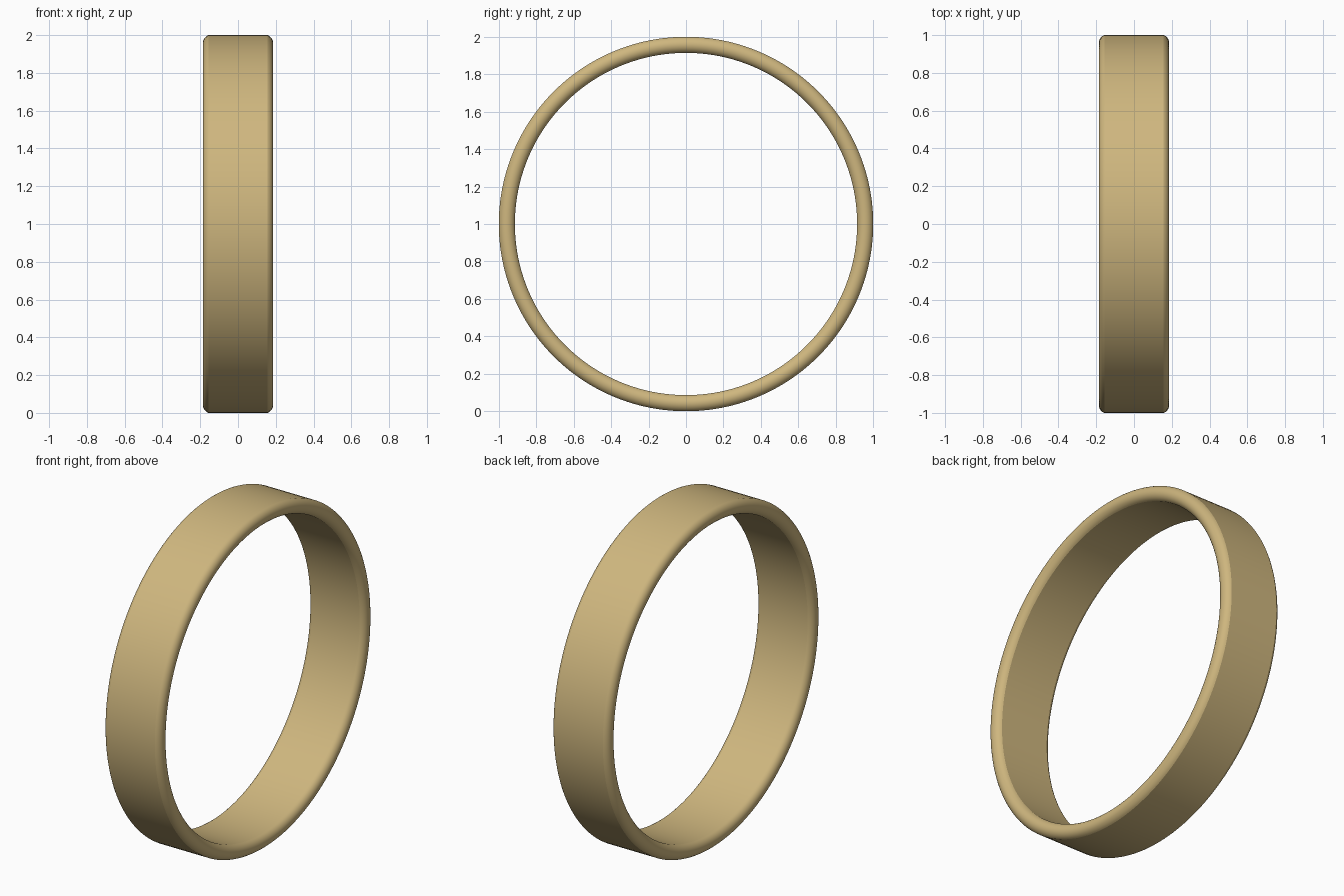
import bpy, bmesh, math

if "Cube" in bpy.data.objects:
    bpy.data.objects.remove(bpy.data.objects["Cube"])

R_OUT, R_IN = 1.0, 0.914      # band radii
HALF, EDGE_X = 0.186, 0.156   # half width at rim crown / at crease
STEPS, ARC = 160, 16

# Cross-section (x, radius): flat inside and outside, arched rims
half_t = (R_OUT - R_IN) / 2
sag = HALF - EDGE_X
arc_r = (half_t ** 2 + sag ** 2) / (2 * sag)
sweep = math.asin(half_t / arc_r)
mid = (R_OUT + R_IN) / 2
rim = []
for i in range(ARC + 1):
    a = sweep * (1 - 2 * i / ARC)
    rim.append((HALF - arc_r + arc_r * math.cos(a), mid + arc_r * math.sin(a)))
profile = rim + [(-x, r) for x, r in reversed(rim)]

# Sweep the section around the x axis
bm = bmesh.new()
rings = []
for s in range(STEPS):
    t = 2 * math.pi * s / STEPS
    rings.append([bm.verts.new((x, r * math.cos(t), 1 + r * math.sin(t))) for x, r in profile])
n = len(profile)
for s in range(STEPS):
    a, b = rings[s], rings[(s + 1) % STEPS]
    for i in range(n):
        j = (i + 1) % n
        bm.faces.new((a[i], a[j], b[j], b[i]))
bmesh.ops.recalc_face_normals(bm, faces=bm.faces)
mesh = bpy.data.meshes.new("ring_band")
bm.to_mesh(mesh)
bm.free()

band = bpy.data.objects.new("ring_band", mesh)
bpy.context.collection.objects.link(band)

# Warm gold colour
gold = bpy.data.materials.new("gold")
gold.diffuse_color = (0.62, 0.47, 0.21, 1)
gold.use_nodes = True
gold.node_tree.nodes["Principled BSDF"].inputs["Base Color"].default_value = gold.diffuse_color
mesh.materials.append(gold)

# Smooth surface, sharp creases where rims meet the band
bpy.context.view_layer.objects.active = band
band.select_set(True)
bpy.ops.object.shade_smooth_by_angle(angle=math.radians(15))
